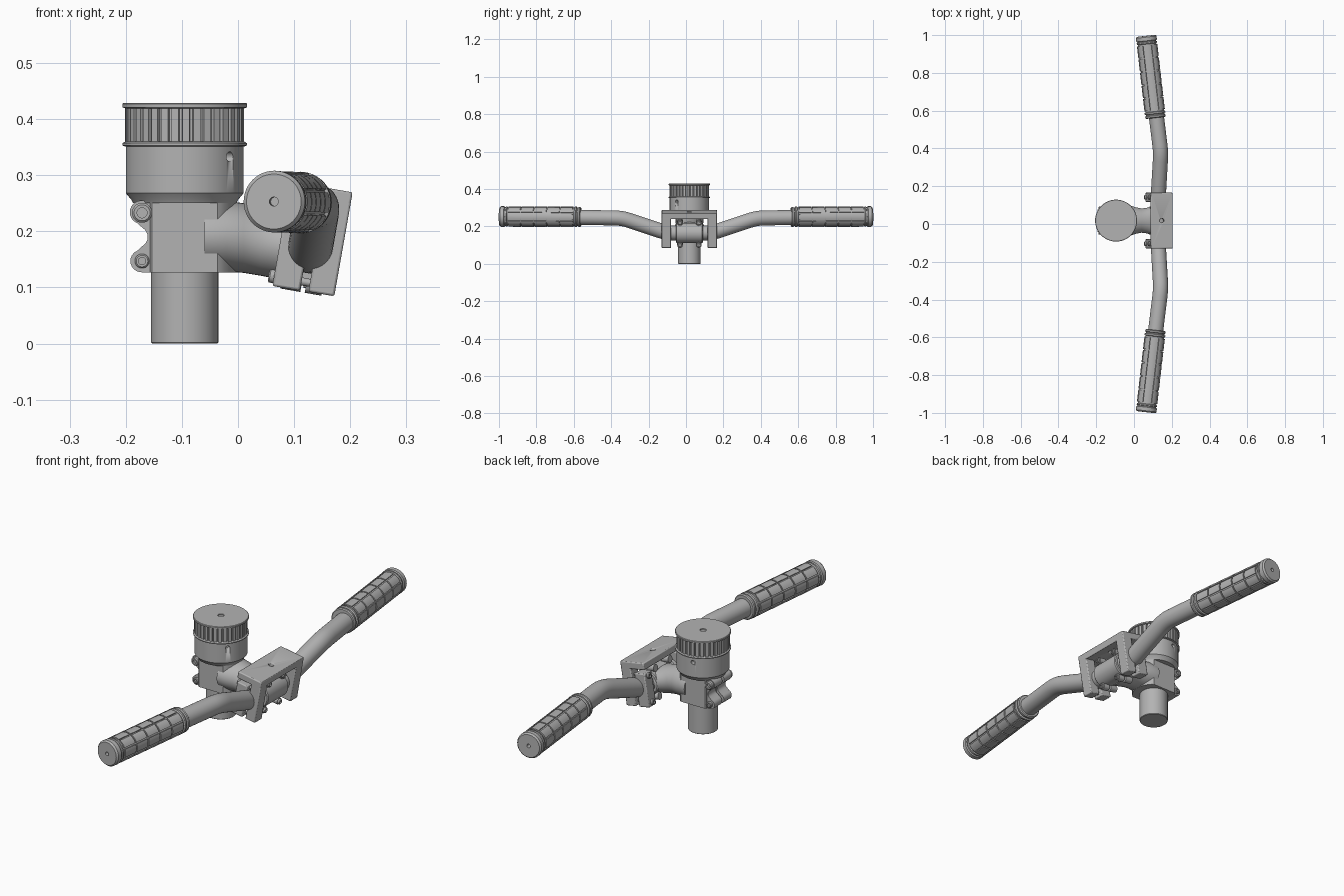
import bpy, bmesh
from math import sin, cos, pi, radians
from mathutils import Matrix, Vector

if "Cube" in bpy.data.objects:
    bpy.data.objects.remove(bpy.data.objects["Cube"])

grey = bpy.data.materials.new("plain grey")
grey.use_nodes = True
COLOUR = (0.45, 0.45, 0.45, 1)
grey.diffuse_color = COLOUR
grey.node_tree.nodes["Principled BSDF"].inputs["Base Color"].default_value = COLOUR

MID = 0.018                                   # y of the stem's middle plane
POST = Matrix.Translation((-0.095, MID, 0))   # steering post axis
CLAMP = Matrix.Translation((0.128, MID, 0.165)) @ Matrix.Rotation(radians(10), 4, 'Y')
SIDE = Matrix.Rotation(pi / 2, 4, 'X')        # local z becomes -y
FORWARD = Matrix.Rotation(pi / 2, 4, 'Y')     # local z becomes +x


def finish(name, bm, matrix, bevel=0):
    bmesh.ops.recalc_face_normals(bm, faces=bm.faces)
    mesh = bpy.data.meshes.new(name)
    bm.to_mesh(mesh)
    bm.free()
    mesh.materials.append(grey)
    ob = bpy.data.objects.new(name, mesh)
    ob.matrix_world = matrix
    bpy.context.collection.objects.link(ob)
    if bevel:
        mod = ob.modifiers.new("Bevel", 'BEVEL')
        mod.width, mod.segments = bevel, 2
    bpy.ops.object.select_all(action='DESELECT')
    ob.select_set(True)
    bpy.context.view_layer.objects.active = ob
    bpy.ops.object.shade_smooth_by_angle(angle=radians(32))
    return ob


def skin(bm, rings):
    """Bridge rings of points and cap both ends."""
    loops = [[bm.verts.new(p) for p in ring] for ring in rings]
    n = len(loops[0])
    for a, b in zip(loops, loops[1:]):
        for i in range(n):
            bm.faces.new((a[i], a[(i + 1) % n], b[(i + 1) % n], b[i]))
    bm.faces.new(loops[0])
    bm.faces.new(loops[-1])


def circle(rx, ry, n):
    return [(rx * cos(2 * pi * i / n), ry * sin(2 * pi * i / n)) for i in range(n)]


def lathe(name, profile, matrix, n=48):
    bm = bmesh.new()
    skin(bm, [[(x, y, h) for x, y in circle(r, r, n)] for r, h in profile])
    return finish(name, bm, matrix)


def prism(name, outline, low, high, matrix, bevel=0):
    bm = bmesh.new()
    skin(bm, [[(x, y, h) for x, y in outline] for h in (low, high)])
    return finish(name, bm, matrix, bevel)


def box(name, low, high, matrix, bevel=0.004):
    corners = [(low[0], low[1]), (high[0], low[1]), (high[0], high[1]), (low[0], high[1])]
    return prism(name, corners, low[2], high[2], matrix, bevel)


def arc(cx, cy, r, start, end, n=8):
    angles = [radians(start + (end - start) * i / n) for i in range(n + 1)]
    return [(cx + r * cos(a), cy + r * sin(a)) for a in angles]


def cut(target, cutter):
    cutter.hide_render = True
    mod = target.modifiers.new("Hole", 'BOOLEAN')
    mod.operation, mod.object = 'DIFFERENCE', cutter
    bpy.context.view_layer.objects.active = target
    bpy.ops.object.modifier_apply(modifier=mod.name)
    bpy.data.objects.remove(cutter)


def bolt(name, length, r, matrix):
    """Round-headed bolt with a hexagon socket."""
    lathe(name, [(r * .6, 0), (r * .6, length), (r, length), (r, length + r * .6),
                 (r * .8, length + r * .8), (r * .5, length + r * .8),
                 (r * .5, length + r * .3)], matrix, 18)


# Steering post and the housing under the cap
lathe("steering_post", [(.058, 0), (.06, .002), (.06, .26)], POST)
housing = lathe("cap_housing", [(.092, .25), (.095, .256), (.105, .268), (.105, .356)], POST, 64)
for angle in (-40, 103):
    turn = POST @ Matrix.Translation((0, 0, .333)) @ Matrix.Rotation(radians(angle), 4, 'Z')
    cut(housing, lathe("hole_cutter", [(.009, .085), (.009, .13)], turn @ FORWARD, 16))

# Ribbed cap with rims and a centre hole
TEETH = 34
ribs = []
for i in range(TEETH):
    for r, part in ((.098, .0), (.098, .25), (.106, .3), (.106, .95)):
        a = 2 * pi * (i + part) / TEETH
        ribs.append((r * cos(a), r * sin(a)))
prism("cap_ribs", ribs, .356, .424, POST)
lathe("cap_lower_rim", [(.106, .351), (.111, .353), (.111, .357), (.106, .36)], POST, 64)
lathe("cap_top", [(.106, .419), (.111, .421), (.111, .427), (.109, .429),
                  (.013, .429), (.013, .424)], POST, 64)

# Stem body: flattened collar round the post
collar = [(max(x, -.062), max(-.07, min(.07, y))) for x, y in circle(.092, .092, 64)]
prism("stem_collar", collar, .127, .255, POST)

# Split rear lugs with pinch bolts
lug = [(-.1, .255)] + arc(-.172, .234, .021, 90, 250) + arc(-.18, .19, .019, 60, -60) \
    + arc(-.172, .147, .02, 110, 270) + [(-.1, .127)]
for side in (-1, 1):
    ends = sorted((side * .006, side * .06))
    prism("rear_lug", lug, ends[0], ends[1], Matrix.Translation((0, MID, 0)) @ SIDE)
for z, r in ((.233, .018), (.147, .013)):
    spot = Matrix.Translation((-.171, MID, z)) @ SIDE
    bolt("pinch_bolt", .06, r, spot)
    bolt("pinch_bolt", .06, r, spot @ Matrix.Rotation(pi, 4, 'X'))

# Neck sweeping from collar to bar clamp
bm = bmesh.new()
neck = [(-.06, .191, .08, .063), (-.02, .191, .08, .063), (.01, .188, .07, .062),
        (.04, .18, .064, .059), (.07, .173, .068, .058), (.10, .169, .08, .054)]
skin(bm, [[(x, y, z + h) for y, h in circle(w, t, 40)] for x, z, w, t in neck])
finish("stem_neck", bm, Matrix.Translation((0, MID, 0)))

# Stem's bar clamp with four corner bolts
lathe("bar_clamp", [(.05, -.072), (.054, -.068), (.054, .068), (.05, .072)], CLAMP @ SIDE)
for y in (-.05, .05):
    for z in (-.06, .06):
        corner = CLAMP @ Matrix.Translation((0, y, z)) @ FORWARD
        lathe("clamp_lug", [(.015, -.04), (.015, -.004)], corner, 20)
        lathe("clamp_lug", [(.015, .004), (.015, .034)], corner, 20)
        bolt("clamp_bolt", .034, .011, corner)

# Bracket: top plate, two legs, rear caps with bolts
plate = box("bracket_top", (-.058, -.148, .086), (.057, .148, .116), CLAMP)
cut(plate, lathe("hole_cutter", [(.011, .06), (.011, .14)], CLAMP, 20))
for side in (-1, 1):
    y0, y1 = sorted((side * .098, side * .148))
    box("bracket_leg", (.01, y0, -.072), (.057, y1, .1), CLAMP)
    box("bracket_rear_cap", (-.055, y0, -.073), (-.005, y1, .07), CLAMP)
    for z in (-.056, .056):
        spot = CLAMP @ Matrix.Translation((0, side * .123, z))
        bolt("bracket_bolt", .055, .012, spot @ Matrix.Rotation(-pi / 2, 4, 'Y'))
        lathe("bolt_shank", [(.007, -.01), (.007, .02)], spot @ FORWARD, 16)

# Handlebar: one bent tube with slightly rounded bends
half = [Vector((.128, .12, .165)), Vector((.142, .36, .245)), Vector((.069, .955, .253))]
points = [Vector((p.x, MID - p.y, p.z)) for p in reversed(half)] \
    + [Vector((p.x, MID + p.y, p.z)) for p in half]
path = [points[0]]
for a, b, c in zip(points, points[1:], points[2:]):
    start = b + (a - b).normalized() * .04
    end = b + (c - b).normalized() * .04
    for i in range(5):
        t = i / 4
        path.append(start * (1 - t) ** 2 + b * 2 * t * (1 - t) + end * t * t)
path.append(points[-1])
rings = []
for i, p in enumerate(path):
    along = (path[min(i + 1, len(path) - 1)] - path[max(i - 1, 0)]).normalized()
    across = along.cross(Vector((1, 0, 0))).normalized()
    third = across.cross(along)
    rings.append([p + across * u + third * v for u, v in circle(.04, .04, 32)])
bm = bmesh.new()
skin(bm, rings)
finish("handlebar", bm, Matrix())

# Grips: core with collars, raised pads and a drilled end
LENGTH = .437
grip = [(.04, 0), (.05, 0), (.054, .004), (.054, .012), (.049, .015), (.049, .02),
        (.055, .023), (.055, .031), (.049, .034), (.049, .393), (.054, .396),
        (.054, .402), (.05, .404), (.05, .408), (.055, .411), (.055, .43),
        (.049, LENGTH), (.008, LENGTH), (.008, LENGTH - .02)]
ROWS, AROUND = 5, 8
STEP = (.390 - .038) / ROWS
for side in (-1, 1):
    inner = Vector((.114, side * .562, .251))
    outer = Vector((.064, side * .995, .253))
    frame = Matrix.Translation(inner) @ (outer - inner).to_track_quat('Z', 'X').to_matrix().to_4x4()
    lathe("grip_core", grip, frame)
    bm = bmesh.new()
    for k in range(AROUND):
        mid = 360 * k / AROUND
        sector = arc(0, 0, .0545, mid - 19, mid + 19, 5) + arc(0, 0, .046, mid + 19, mid - 19, 5)
        for row in range(ROWS):
            h = .038 + row * STEP
            skin(bm, [[(x, y, z) for x, y in sector] for z in (h + .003, h + STEP - .003)])
    finish("grip_pads", bm, frame)
